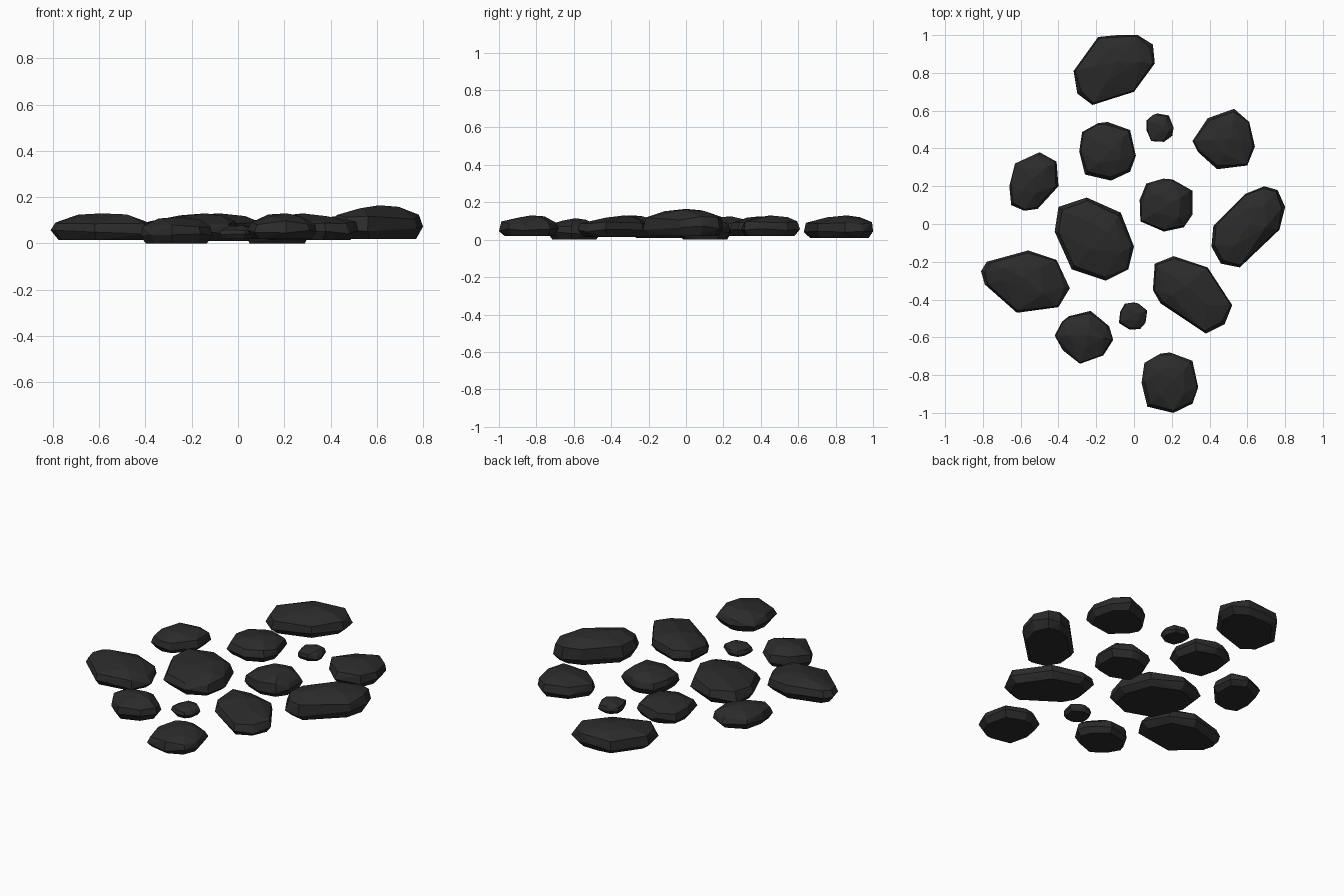
import bpy, bmesh, math, random

if "Cube" in bpy.data.objects:
    bpy.data.objects.remove(bpy.data.objects["Cube"])

# Near-black basalt colour
mat = bpy.data.materials.new("dark_stone")
mat.diffuse_color = (0.024, 0.024, 0.025, 1)
mat.use_nodes = True
mat.node_tree.nodes["Principled BSDF"].inputs["Base Color"].default_value = mat.diffuse_color


def rock(name, outline, z0, z1, peak, seed):
    """Flat-based faceted stone: hull of stacked, jittered copies of its outline."""
    rng = random.Random(seed)
    n = len(outline)
    cx = sum(p[0] for p in outline) / n
    cy = sum(p[1] for p in outline) / n
    h = z1 - z0
    bm = bmesh.new()

    def ring(scale, level, jitter, lift, shift=0.0, step=1):
        for x, y in outline[::step]:
            s = scale * (1 + rng.uniform(-jitter, jitter))
            bm.verts.new((cx + (x - cx) * s + (peak[0] - cx) * shift,
                          cy + (y - cy) * s + (peak[1] - cy) * shift,
                          z0 + h * (level + rng.uniform(-lift, lift))))

    ring(0.84, 0.0, 0.02, 0.0)               # flat base
    ring(1.0, 0.30, 0.0, 0.08)               # widest girdle
    ring(0.92, 0.64, 0.05, 0.08)             # shoulder
    ring(0.52, 0.91, 0.16, 0.05, 0.6, 2)     # crown
    bm.verts.new((peak[0], peak[1], z1))     # summit
    res = bmesh.ops.convex_hull(bm, input=bm.verts[:])
    loose = {v for v in res["geom_interior"] + res["geom_unused"]
             if isinstance(v, bmesh.types.BMVert) and v.is_valid and not v.link_faces}
    bmesh.ops.delete(bm, geom=list(loose), context="VERTS")
    bmesh.ops.dissolve_limit(bm, angle_limit=math.radians(3), verts=bm.verts[:], edges=bm.edges[:])
    bmesh.ops.recalc_face_normals(bm, faces=bm.faces[:])
    me = bpy.data.meshes.new(name)
    bm.to_mesh(me)
    bm.free()
    me.materials.append(mat)
    bpy.context.collection.objects.link(bpy.data.objects.new(name, me))


COBBLE = [(-.33, .98), (0, 1.02), (.78, .74), (.98, -.16), (.78, -.71),
          (.12, -1.02), (-.78, -.81), (-.98, 0), (-.88, .67)]


def cobble(name, x0, x1, y0, y1, z0, z1, turn, seed):
    """Round stone: the shared outline turned and fitted to a footprint."""
    c, s = math.cos(math.radians(turn)), math.sin(math.radians(turn))
    pts = [(x * c - y * s, x * s + y * c) for x, y in COBBLE]
    ax, bx = min(p[0] for p in pts), max(p[0] for p in pts)
    ay, by = min(p[1] for p in pts), max(p[1] for p in pts)
    fit = [(x0 + (x - ax) / (bx - ax) * (x1 - x0),
            y0 + (y - ay) / (by - ay) * (y1 - y0)) for x, y in pts]
    rock(name, fit, z0, z1, ((x0 + x1) / 2 + .02, (y0 + y1) / 2 + .01), seed)


# Large slabs
rock("back_slab", [(-.19, .99), (-.09, 1.0), (.02, 1.0), (.10, .95), (.11, .85),
                   (0, .70), (-.22, .63), (-.30, .69), (-.32, .81)], .01, .13, (-.08, .86), 1)
rock("right_slab", [(.59, .16), (.69, .20), (.76, .18), (.80, .09), (.77, -.03),
                    (.56, -.23), (.46, -.21), (.41, -.12), (.42, -.01)], .02, .165, (.61, 0), 2)
rock("left_slab", [(-.78, -.20), (-.56, -.14), (-.41, -.19), (-.34, -.34), (-.40, -.44),
                   (-.62, -.47), (-.79, -.32), (-.81, -.25)], .015, .13, (-.59, -.28), 3)
rock("front_right_slab", [(.11, -.21), (.21, -.17), (.39, -.23), (.52, -.43), (.48, -.53),
                          (.38, -.58), (.14, -.42), (.10, -.35)], .015, .13, (.28, -.33), 4)
rock("centre_slab", [(-.40, .09), (-.25, .14), (-.07, .06), (0, -.12), (-.03, -.24),
                     (-.15, -.30), (-.33, -.24), (-.42, -.04)], .01, .13, (-.14, -.04), 5)

# Medium stones with their own outlines
rock("back_right_stone", [(.31, .44), (.39, .56), (.53, .61), (.61, .54), (.64, .41),
                          (.60, .31), (.44, .29), (.34, .38)], .02, .13, (.51, .45), 6)
rock("back_left_stone", [(-.63, .32), (-.50, .38), (-.41, .33), (-.40, .20), (-.51, .08),
                         (-.58, .07), (-.65, .10), (-.66, .20)], .02, .125, (-.54, .24), 7)

# Round cobbles and pebbles: x range, y range, z range, turn, seed
cobble("back_cobble", -.29, .01, .23, .54, .02, .125, 0, 8)
cobble("front_cobble", .04, .34, -1.0, -.68, .02, .13, 0, 9)
cobble("middle_cobble", .03, .31, -.04, .24, .0, .12, -12, 10)
cobble("front_left_cobble", -.42, -.11, -.74, -.46, .0, .115, 35, 11)
cobble("back_pebble", .065, .21, .435, .585, .02, .08, 10, 12)
cobble("front_pebble", -.08, .07, -.56, -.415, .02, .08, -20, 13)
